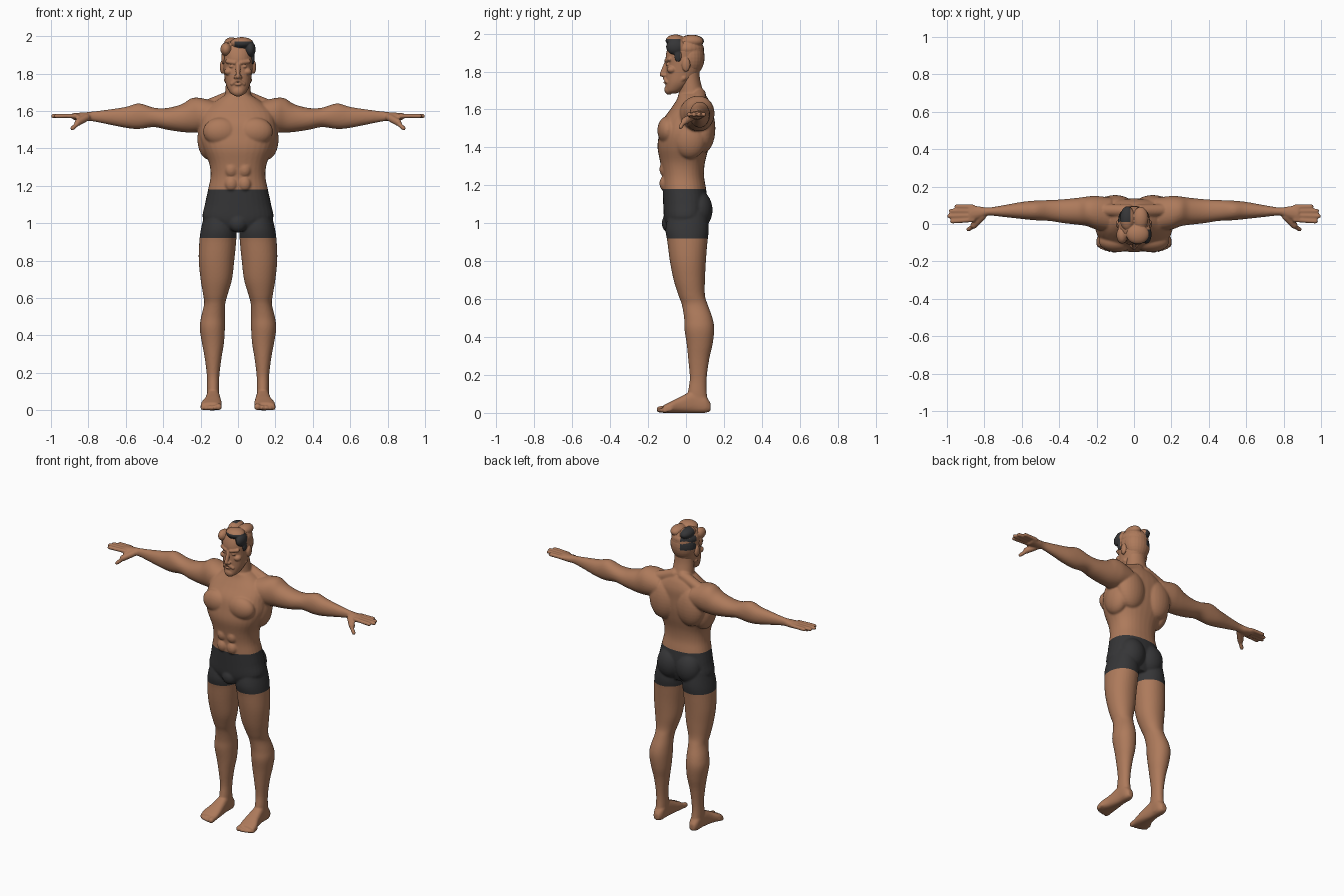
import bpy, bmesh, math
from mathutils import Vector, Matrix


def material(name, rgb):
    m = bpy.data.materials.new(name)
    m.diffuse_color = (*rgb, 1)
    return m


SKIN = material("skin brown", (0.42, 0.195, 0.105))
DARK = material("charcoal", (0.036, 0.036, 0.038))


def smooth_rows(rows, steps=4):
    """Catmull-Rom interpolation between cross-section rows."""
    out = []
    for i in range(len(rows) - 1):
        a, b = rows[max(i - 1, 0)], rows[i]
        c, d = rows[i + 1], rows[min(i + 2, len(rows) - 1)]
        for k in range(steps):
            t = k / steps
            out.append([0.5 * (2 * q + (r - p) * t + (2 * p - 5 * q + 4 * r - s) * t * t
                               + (3 * q - p - 3 * r + s) * t ** 3)
                        for p, q, r, s in zip(a, b, c, d)])
    return out + [rows[-1]]


def loft(bm, axis, rows, power=2.3, n=32):
    """Skin rows of (position, u0, u1, v0, v1) along an axis; u, v are the other axes in order."""
    u, v = [i for i in range(3) if i != axis]
    rings = []
    for p, u0, u1, v0, v1 in smooth_rows(rows):
        ring = []
        for k in range(n):
            c, s = math.cos(2 * math.pi * k / n), math.sin(2 * math.pi * k / n)
            co = [0, 0, 0]
            co[axis] = p
            co[u] = (u0 + u1) / 2 + (u1 - u0) / 2 * math.copysign(abs(c) ** (2 / power), c)
            co[v] = (v0 + v1) / 2 + (v1 - v0) / 2 * math.copysign(abs(s) ** (2 / power), s)
            ring.append(bm.verts.new(co))
        rings.append(ring)
    for a, b in zip(rings, rings[1:]):
        for k in range(n):
            bm.faces.new((a[k], a[(k + 1) % n], b[(k + 1) % n], b[k]))
    bm.faces.new(rings[0])
    bm.faces.new(rings[-1])


def ball(bm, centre, radii):
    m = Matrix.Translation(centre) @ Matrix.Diagonal((*radii, 1))
    bmesh.ops.create_uvsphere(bm, u_segments=24, v_segments=16, radius=1, matrix=m)


def capsule(bm, a, b, r):
    a, b = Vector(a), Vector(b)
    turn = (b - a).to_track_quat('Z', 'Y').to_matrix()
    for v in bmesh.ops.create_uvsphere(bm, u_segments=16, v_segments=12, radius=r)["verts"]:
        end = b if v.co.z > 0 else a
        v.co = end + turn @ v.co


def mirror(bm):
    """Copy everything built so far to the other side of x = 0."""
    copy = bmesh.ops.duplicate(bm, geom=bm.verts[:] + bm.edges[:] + bm.faces[:])["geom"]
    for v in copy:
        if isinstance(v, bmesh.types.BMVert):
            v.co.x *= -1


def finish(bm, name, voxel, relax, cuts=(), is_dark=lambda c: False):
    """Fuse the shells, cut crisp colour borders, and colour faces by a rule."""
    bmesh.ops.recalc_face_normals(bm, faces=bm.faces)
    ob = bpy.data.objects.new(name, bpy.data.meshes.new(name))
    bpy.context.collection.objects.link(ob)
    bm.to_mesh(ob.data)
    bm.free()
    rem = ob.modifiers.new("fuse", 'REMESH')
    rem.mode = 'VOXEL'
    rem.voxel_size = voxel
    sm = ob.modifiers.new("relax", 'SMOOTH')
    sm.factor, sm.iterations = 0.5, relax
    dg = bpy.context.evaluated_depsgraph_get()
    ob.data = bpy.data.meshes.new_from_object(ob.evaluated_get(dg))
    ob.modifiers.clear()
    ob.data.materials.clear()
    ob.data.materials.append(SKIN)
    ob.data.materials.append(DARK)
    bm = bmesh.new()
    bm.from_mesh(ob.data)
    for co, no in cuts:
        bmesh.ops.bisect_plane(bm, geom=bm.verts[:] + bm.edges[:] + bm.faces[:],
                               plane_co=co, plane_no=no, dist=1e-5)
    for f in bm.faces:
        f.smooth = True
        f.material_index = int(is_dark(f.calc_center_median()))
    bm.to_mesh(ob.data)
    bm.free()


# ---- body: one side first ----
bm = bmesh.new()
# leg
loft(bm, 2, [(1.06, .03, .175, -.09, .11), (.97, .008, .198, -.108, .12), (.9, .01, .207, -.098, .113),
             (.8, .02, .21, -.085, .105), (.7, .032, .2, -.065, .1), (.62, .055, .187, -.04, .1),
             (.57, .068, .181, -.022, .115), (.5, .07, .197, -.01, .14), (.44, .07, .205, -.008, .149),
             (.36, .075, .193, .004, .14), (.28, .088, .178, .012, .122), (.18, .1, .166, .02, .109),
             (.1, .1, .166, .01, .11), (.02, .1, .163, .02, .125)], 2.1)
# foot and toes
loft(bm, 1, [(.13, .115, .152, .01, .05), (.1, .1, .165, 0, .09), (.04, .098, .168, 0, .115),
             (-.03, .09, .18, 0, .085), (-.08, .086, .198, 0, .06), (-.12, .09, .198, 0, .04)], 2.6)
for x, tip, r in ((.104, -.138, .018), (.13, -.138, .013), (.151, -.132, .013),
                  (.171, -.124, .013), (.189, -.113, .012)):
    capsule(bm, (x, -.08, r + .008), (x, tip, r), r)
# arm and palm
loft(bm, 0, [(.12, -.04, .14, 1.5, 1.65), (.2, -.03, .15, 1.488, 1.67), (.25, -.012, .147, 1.485, 1.668),
             (.3, -.004, .14, 1.488, 1.637), (.38, .005, .132, 1.5, 1.616), (.45, .016, .128, 1.514, 1.618),
             (.53, .02, .125, 1.504, 1.641), (.6, .027, .118, 1.51, 1.622), (.7, .038, .1, 1.53, 1.607),
             (.78, .045, .088, 1.545, 1.597), (.83, .028, .095, 1.547, 1.592),
             (.88, .012, .1, 1.552, 1.59)], 2.1)
# fingers and thumb
for y0, y1, tip in ((.092, .094, .948), (.069, .07, .978), (.045, .042, .988), (.022, .014, .972)):
    capsule(bm, (.86, y0, 1.573), (tip, y1, 1.573), .0125)
capsule(bm, (.81, .04, 1.565), (.855, -.005, 1.54), .02)
capsule(bm, (.845, -.005, 1.545), (.885, -.028, 1.508), .0125)
# chest, back, seat, shoulder and stomach muscles
ball(bm, (.092, -.095, 1.49), (.095, .056, .075))
ball(bm, (.1, .09, 1.5), (.1, .065, .13))
ball(bm, (.155, .02, 1.45), (.062, .09, .11))
ball(bm, (.07, .068, 1.07), (.085, .072, .1))
capsule(bm, (.03, .07, 1.68), (.18, .075, 1.62), .035)
for z in (1.21, 1.285, 1.36):
    ball(bm, (.036, -.112, z), (.034, .028, .04))
mirror(bm)
# torso and neck
loft(bm, 2, [(.97, -.1, .1, -.1, .085), (1.02, -.186, .186, -.115, .105), (1.1, -.177, .177, -.12, .115),
             (1.18, -.16, .16, -.123, .106), (1.25, -.147, .147, -.125, .095), (1.32, -.154, .154, -.136, .1),
             (1.4, -.188, .188, -.15, .12), (1.47, -.208, .208, -.142, .132), (1.54, -.2, .2, -.125, .135),
             (1.6, -.185, .185, -.083, .135), (1.65, -.125, .125, -.05, .12), (1.68, -.08, .08, -.04, .1)])
loft(bm, 2, [(1.6, -.08, .08, -.06, .13), (1.65, -.075, .075, -.045, .11), (1.7, -.069, .069, -.036, .09),
             (1.76, -.064, .064, -.035, .074), (1.82, -.06, .06, -.03, .07)], 2)
ball(bm, (0, -.088, 1.0), (.05, .04, .05))
# shorts are the band between waist and hem
finish(bm, "body_with_shorts", .006, 5,
       [((0, 0, 1.18), (0, 0, 1)), ((0, 0, .92), (0, 0, 1))],
       lambda c: .92 < c.z < 1.18 and abs(c.x) < .3)

# ---- head: one side of the face first ----
bm = bmesh.new()
ball(bm, (.084, .0, 1.835), (.013, .022, .036))                      # ear
capsule(bm, (.018, -.103, 1.858), (.057, -.086, 1.865), .011)        # brow
ball(bm, (.034, -.096, 1.838), (.014, .01, .008))                    # eye
ball(bm, (.05, -.075, 1.81), (.024, .026, .02))                      # cheekbone
ball(bm, (.013, -.115, 1.781), (.011, .012, .009))                   # nostril
capsule(bm, (.005, -.113, 1.765), (.032, -.1, 1.745), .009)          # moustache
capsule(bm, (.02, -.085, 1.702), (.062, -.012, 1.765), .014)         # jaw beard
mirror(bm)
loft(bm, 2, [(1.685, -.025, .025, -.1, -.05), (1.7, -.044, .044, -.108, -.02), (1.74, -.064, .064, -.108, .03),
             (1.79, -.073, .073, -.107, .068), (1.84, -.079, .079, -.105, .088), (1.88, -.083, .083, -.107, .094),
             (1.92, -.084, .084, -.098, .093), (1.955, -.072, .072, -.08, .08), (1.975, -.045, .045, -.05, .06)], 2.2)
capsule(bm, (0, -.102, 1.845), (0, -.127, 1.785), .0125)             # nose
ball(bm, (0, -.107, 1.742), (.018, .012, .007))                      # lip
ball(bm, (0, -.09, 1.705), (.034, .024, .028))                       # chin beard
finish(bm, "head", .004, 2)

# ---- hair: swept locks over a cap ----
bm = bmesh.new()
ball(bm, (0, .024, 1.875), (.085, .074, .1))
ball(bm, (0, .0, 1.92), (.088, .095, .055))
for x, y, z, rx, ry, rz in ((-.064, -.06, 1.93, .03, .045, .036), (.02, -.055, 1.963, .062, .053, .032),
                            (.066, -.055, 1.93, .028, .05, .042), (-.035, .03, 1.96, .04, .065, .034),
                            (.035, .03, 1.96, .042, .062, .033), (.079, -.042, 1.885, .01, .02, .035),
                            (-.079, -.042, 1.885, .01, .02, .035)):
    ball(bm, (x, y, z), (rx, ry, rz))


def dark_hair(c):
    front_lock = c.x > -.02 and c.y < -.03 and c.z < 1.972
    back_patch = c.x < -.02 and c.y > .01 and c.z > 1.86
    return front_lock and (c.x > 0 or c.z > 1.9) or back_patch


finish(bm, "hair", .004, 2,
       [((-.02, 0, 0), (1, 0, 0)), ((0, -.03, 0), (0, 1, 0)), ((0, .01, 0), (0, 1, 0)),
        ((0, 0, 1.972), (0, 0, 1)), ((0, 0, 1.86), (0, 0, 1))], dark_hair)
